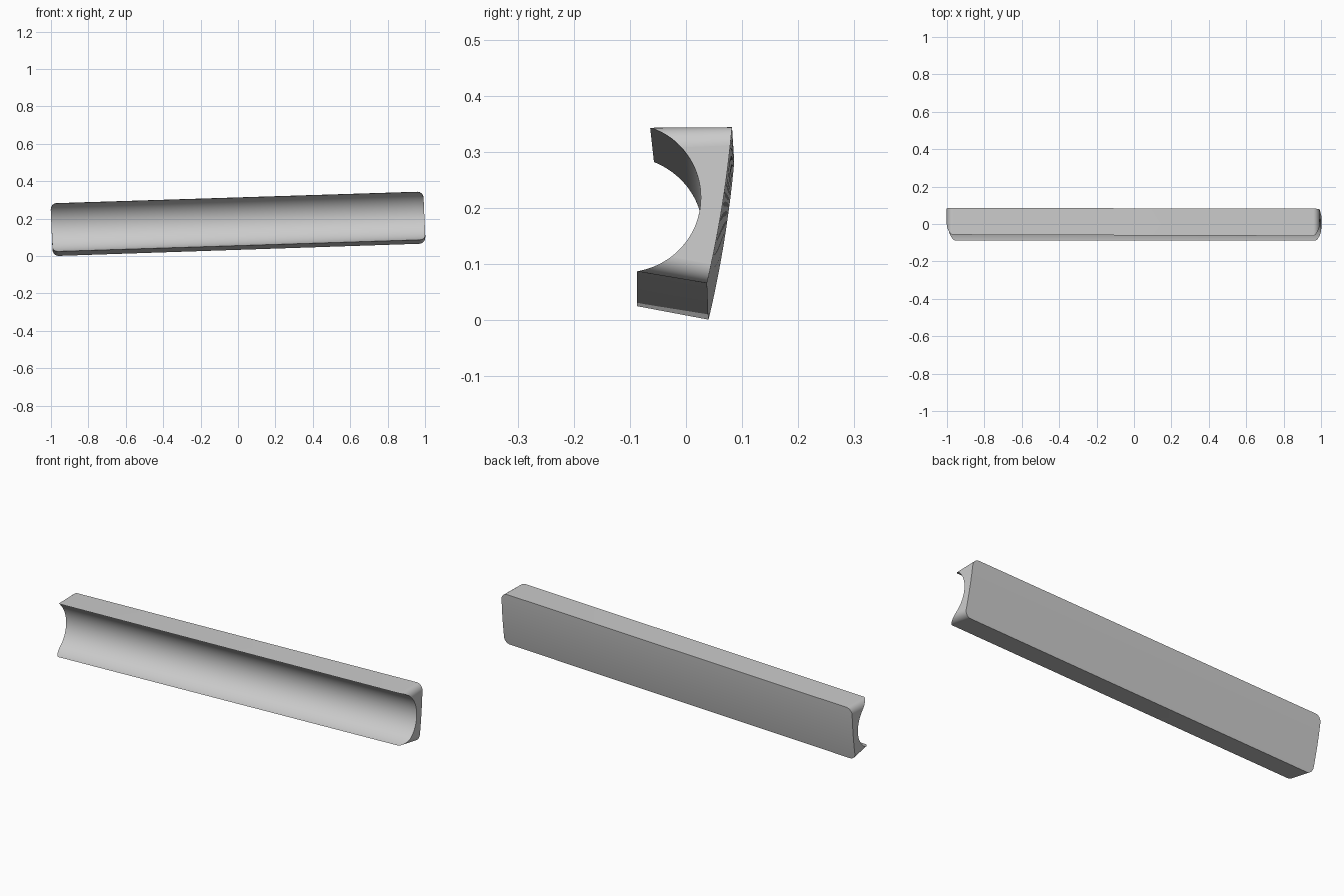
import bpy, bmesh, math
from mathutils import Vector

cube = bpy.data.objects.get("Cube")
if cube:
    bpy.data.objects.remove(cube, do_unlink=True)

# Section corners (y, z) at each end: front top, front bottom, back bottom, back top
RIGHT = [Vector(p) for p in ((-0.057, 0.281), (-0.087, 0.024), (0.04, 0.0), (0.086, 0.282))]
LEFT = [Vector(p) for p in ((-0.064, 0.344), (-0.0875, 0.088), (0.0375, 0.067), (0.082, 0.345))]
HALF = 0.9966      # half length
LEAN = 0.006       # lean of the end faces
FILLET = 0.032     # rounding of the end corners
HEIGHT = 0.27
DEPTH = 0.102      # depth of the front groove
BULGE = 0.005      # crown of the back
N = 48             # steps from top to bottom
M = 10             # steps in each fillet


def across(a, b):
    """Unit direction square to a-b, pointing to the back."""
    d = (b - a).normalized()
    return Vector((-d.y, d.x))


def section(x, inset):
    """Front and back points of the bar at x, trimmed at top and bottom."""
    t = (x / HALF + 1) / 2
    ft, fb, bb, bt = (r.lerp(l, t) for r, l in zip(RIGHT, LEFT))
    half = (fb - ft).length / 2
    radius = (half * half + DEPTH * DEPTH) / (2 * DEPTH)
    cut = inset / HEIGHT
    front, back = [], []
    for j in range(N + 1):
        v = cut + (1 - 2 * cut) * (1 - math.cos(math.pi * j / N)) / 2
        s = 2 * v - 1
        groove = math.sqrt(radius ** 2 - (s * half) ** 2) - radius + DEPTH
        f = ft.lerp(fb, v) + across(ft, fb) * groove
        b = bt.lerp(bb, v) + across(bt, bb) * BULGE * (1 - s * s)
        px = x + LEAN * s
        front.append((px, f.x, f.y))
        back.append((px, b.x, b.y))
    return front, back


# Stations along the bar, with rounded corners at both ends
fillet = [(FILLET * (1 - math.sin(a)), FILLET * (1 - math.cos(a)))
          for a in (math.pi / 2 * (1 - k / M) for k in range(M + 1))]
stations = [(-HALF + d, h) for d, h in fillet]
stations += [(HALF - d, h) for d, h in reversed(fillet)]

# Grooved bar lofted through the stations
bm = bmesh.new()
rows = []
for x, h in stations:
    front, back = section(x, h)
    rows.append(([bm.verts.new(p) for p in front], [bm.verts.new(p) for p in back]))

for (f0, b0), (f1, b1) in zip(rows, rows[1:]):
    ring0, ring1 = f0 + b0[::-1], f1 + b1[::-1]
    for j in range(len(ring0)):
        bm.faces.new((ring0[j - 1], ring0[j], ring1[j], ring1[j - 1]))

# End faces
for front, back in (rows[0], rows[-1]):
    for j in range(N):
        bm.faces.new((front[j], front[j + 1], back[j + 1], back[j]))
bmesh.ops.recalc_face_normals(bm, faces=bm.faces)

mesh = bpy.data.meshes.new("grooved_bar")
bm.to_mesh(mesh)
bm.free()
bar = bpy.data.objects.new("grooved_bar", mesh)
bpy.context.collection.objects.link(bar)

# Plain grey finish
grey = bpy.data.materials.new("light_grey")
grey.use_nodes = True
color = (0.6, 0.6, 0.6, 1)
grey.diffuse_color = color
grey.node_tree.nodes["Principled BSDF"].inputs["Base Color"].default_value = color
mesh.materials.append(grey)

bpy.ops.object.select_all(action="DESELECT")
bar.select_set(True)
bpy.context.view_layer.objects.active = bar
bpy.ops.object.shade_smooth_by_angle(angle=math.radians(30))
